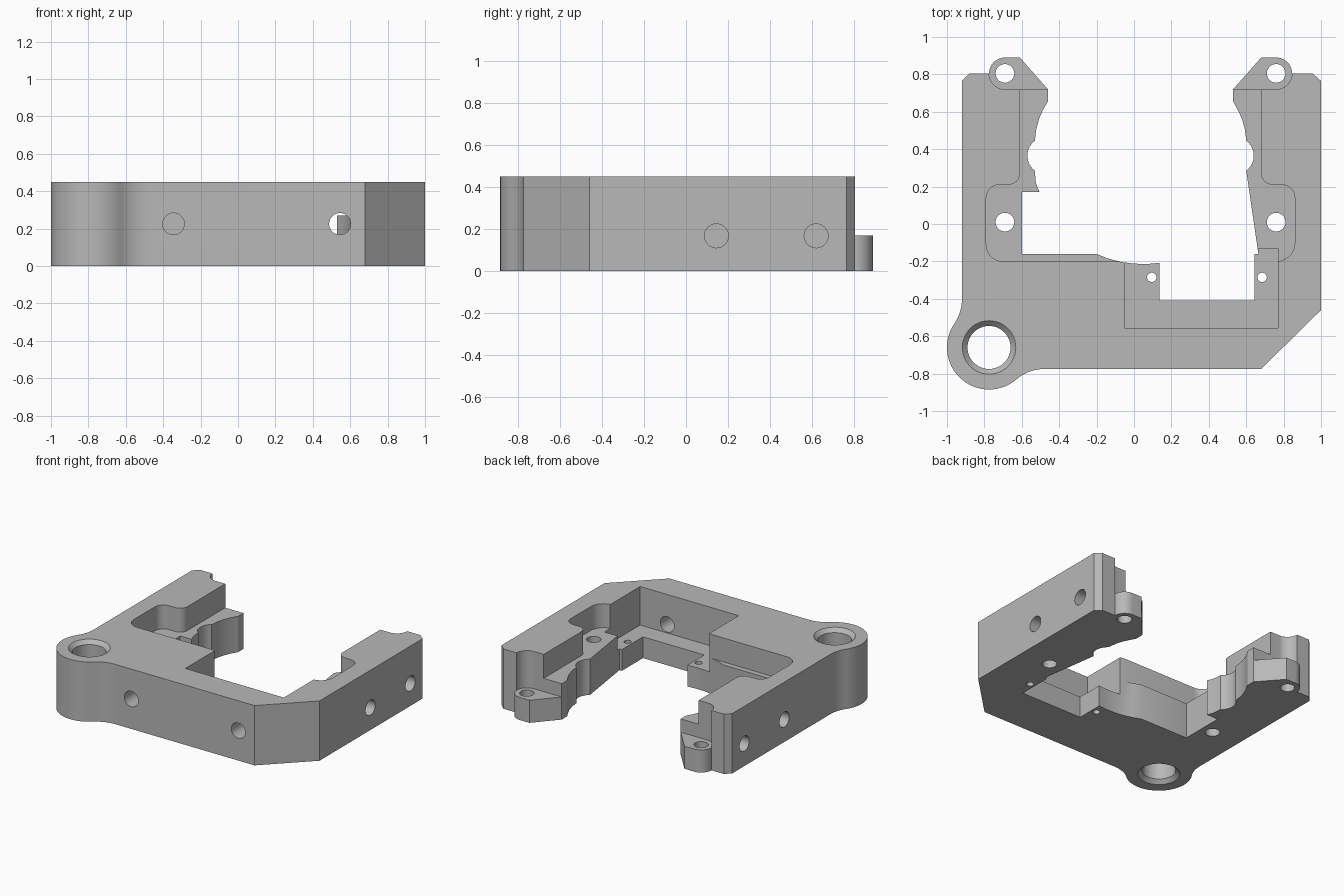
import bpy, bmesh, math
from mathutils import Vector, Matrix

if "Cube" in bpy.data.objects:
    bpy.data.objects.remove(bpy.data.objects["Cube"])

HEIGHT = 0.45
grey = bpy.data.materials.new("neutral grey")
grey.diffuse_color = (0.48, 0.48, 0.48, 1)
grey.use_nodes = True
grey.node_tree.nodes["Principled BSDF"].inputs["Base Color"].default_value = grey.diffuse_color


def arc(cx, cy, r, a0, a1, n=16):
    """Points along an arc, angles in degrees."""
    angles = [math.radians(a0 + (a1 - a0) * i / n) for i in range(n + 1)]
    return [(cx + r * math.cos(a), cy + r * math.sin(a)) for a in angles]


def fillet(prev, corner, nxt, r, n=8):
    """Round a right-angled corner."""
    p, c, q = Vector(prev), Vector(corner), Vector(nxt)
    u, v = (p - c).normalized() * r, (q - c).normalized() * r
    out = []
    for i in range(n + 1):
        t = math.pi / 2 * i / n
        out.append(tuple(c + u * (1 - math.sin(t)) + v * (1 - math.cos(t))))
    return out


def make_object(name, bm):
    bmesh.ops.recalc_face_normals(bm, faces=bm.faces)
    mesh = bpy.data.meshes.new(name)
    bm.to_mesh(mesh)
    bm.free()
    mesh.materials.append(grey)
    obj = bpy.data.objects.new(name, mesh)
    bpy.context.collection.objects.link(obj)
    return obj


def prism(name, pts, z0, z1):
    bm = bmesh.new()
    face = bm.faces.new([bm.verts.new((x, y, z0)) for x, y in pts])
    ext = bmesh.ops.extrude_face_region(bm, geom=[face])
    top = [g for g in ext["geom"] if isinstance(g, bmesh.types.BMVert)]
    bmesh.ops.translate(bm, verts=top, vec=(0, 0, z1 - z0))
    return make_object(name, bm)


def cone(name, start, end, r1, r2, sides=40):
    a, b = Vector(start), Vector(end)
    rot = (b - a).to_track_quat('Z', 'Y').to_matrix().to_4x4()
    bm = bmesh.new()
    bmesh.ops.create_cone(bm, cap_ends=True, segments=sides, radius1=r1, radius2=r2,
                          depth=(b - a).length,
                          matrix=Matrix.Translation((a + b) / 2) @ rot)
    return make_object(name, bm)


# Frame outline: outer edge with mounting lug, then the inner edge
LUG = (-0.775, -0.66)
outline = [(-0.88, 0.805), (-0.92, 0.765)]
outline += arc(-1.15, -0.402, 0.23, 0, -34.5, 10)
outline += arc(*LUG, 0.225, 145.5, 310.7, 40)[1:]
outline += arc(-0.478, -1.005, 0.23, 130.7, 90, 10)[1:]
outline += [(0.68, -0.775), (1, -0.46), (1, 0.765), (0.955, 0.805)]
outline += arc(0.76, 0.805, 0.085, 0, 90, 12)
outline += [(0.68, 0.89), (0.53, 0.72), (0.53, 0.655), (0.555, 0.61), (0.578, 0.56),
            (0.593, 0.505)]
outline += arc(0.54, 0.365, 0.1, 53, -53)
outline += [(0.665, -0.16), (0.645, -0.16), (0.645, -0.41), (0.135, -0.41), (0.135, -0.208),
            (0.07, -0.214), (0.0, -0.212), (-0.07, -0.203), (-0.14, -0.184), (-0.2, -0.16),
            (-0.6, -0.16), (-0.6, 0.17), (-0.505, 0.17), (-0.525, 0.22)]
outline += arc(-0.47, 0.365, 0.1, 233, 127)
outline += [(-0.523, 0.505), (-0.508, 0.56), (-0.487, 0.61), (-0.46, 0.655), (-0.46, 0.72),
            (-0.61, 0.89)]
outline += arc(-0.69, 0.805, 0.085, 90, 180, 12)
frame = prism("frame", outline, 0, HEIGHT)

cutters = []

# Arm pockets, open towards the middle
left = [(-0.61, 1)]
left += fillet((-0.61, 1), (-0.61, 0.21), (-0.79, 0.21), 0.06)
left += fillet((-0.61, 0.21), (-0.79, 0.21), (-0.79, -0.2), 0.07)
left += fillet((-0.79, 0.21), (-0.79, -0.2), (0, -0.2), 0.09)
left += [(-0.06, -0.2), (-0.06, -0.1), (-0.3, 0.1), (-0.3, 1)]
right = [(0.68, 1)]
right += fillet((0.68, 1), (0.68, 0.21), (0.86, 0.21), 0.06)
right += fillet((0.68, 0.21), (0.86, 0.21), (0.86, -0.2), 0.07)
right += fillet((0.86, 0.21), (0.86, -0.2), (0.4, -0.2), 0.1)
right += [(0.4, -0.2), (0.4, 1)]
cutters += [prism("left_pocket", left, 0.27, 0.6), prism("right_pocket", right, 0.27, 0.6)]

# Deeper rectangular pocket at the front
cutters.append(prism("front_pocket", [(-0.05, -0.555), (0.77, -0.555), (0.77, -0.13),
                                      (-0.05, -0.13)], 0.16, 0.62))

# Low ears at the back ends of both arms
for side, cx in ((1, -0.69), (-1, 0.76)):
    ear = [(cx + side * x, y) for x, y in
           arc(0, 0.805, 0.085, 180, 270, 12) + [(0.3, 0.72), (0.3, 1.1), (-0.085, 1.1)]]
    cutters.append(prism("ear_step", ear, 0.17, 0.64))

# Vertical screw holes
for x, y, r in ((-0.69, 0.805, 0.05), (0.76, 0.805, 0.05), (-0.69, 0.01, 0.05),
                (0.76, 0.01, 0.05), (0.095, -0.285, 0.025), (0.685, -0.285, 0.025)):
    cutters.append(cone("screw_hole", (x, y, -0.1), (x, y, 0.7), r, r, 32))

# Lug bore, chamfered at both ends
cutters.append(cone("lug_bore", (*LUG, -0.1), (*LUG, 0.7), 0.115, 0.115, 48))
cutters.append(cone("top_chamfer", (*LUG, 0.41), (*LUG, 0.49), 0.103, 0.183, 48))
cutters.append(cone("bottom_chamfer", (*LUG, 0.04), (*LUG, -0.04), 0.103, 0.183, 48))

# Side holes: front face and both arm faces
for x in (-0.345, 0.545):
    cutters.append(cone("front_hole", (x, -1, 0.225), (x, -0.5, 0.225), 0.058, 0.058, 32))
for y in (0.145, 0.62):
    cutters.append(cone("right_hole", (1.2, y, 0.168), (0.84, y, 0.168), 0.057, 0.057, 32))
    cutters.append(cone("left_hole", (-1.2, y, 0.168), (-0.77, y, 0.168), 0.057, 0.057, 32))

# Cut everything out of the frame
bpy.context.view_layer.objects.active = frame
frame.select_set(True)
for cutter in cutters:
    cutter.hide_render = True
    mod = frame.modifiers.new("cut", 'BOOLEAN')
    mod.operation = 'DIFFERENCE'
    mod.solver = 'EXACT'
    mod.object = cutter
    bpy.ops.object.modifier_apply(modifier=mod.name)
    bpy.data.objects.remove(cutter)

bpy.ops.object.shade_smooth_by_angle(angle=math.radians(25))
